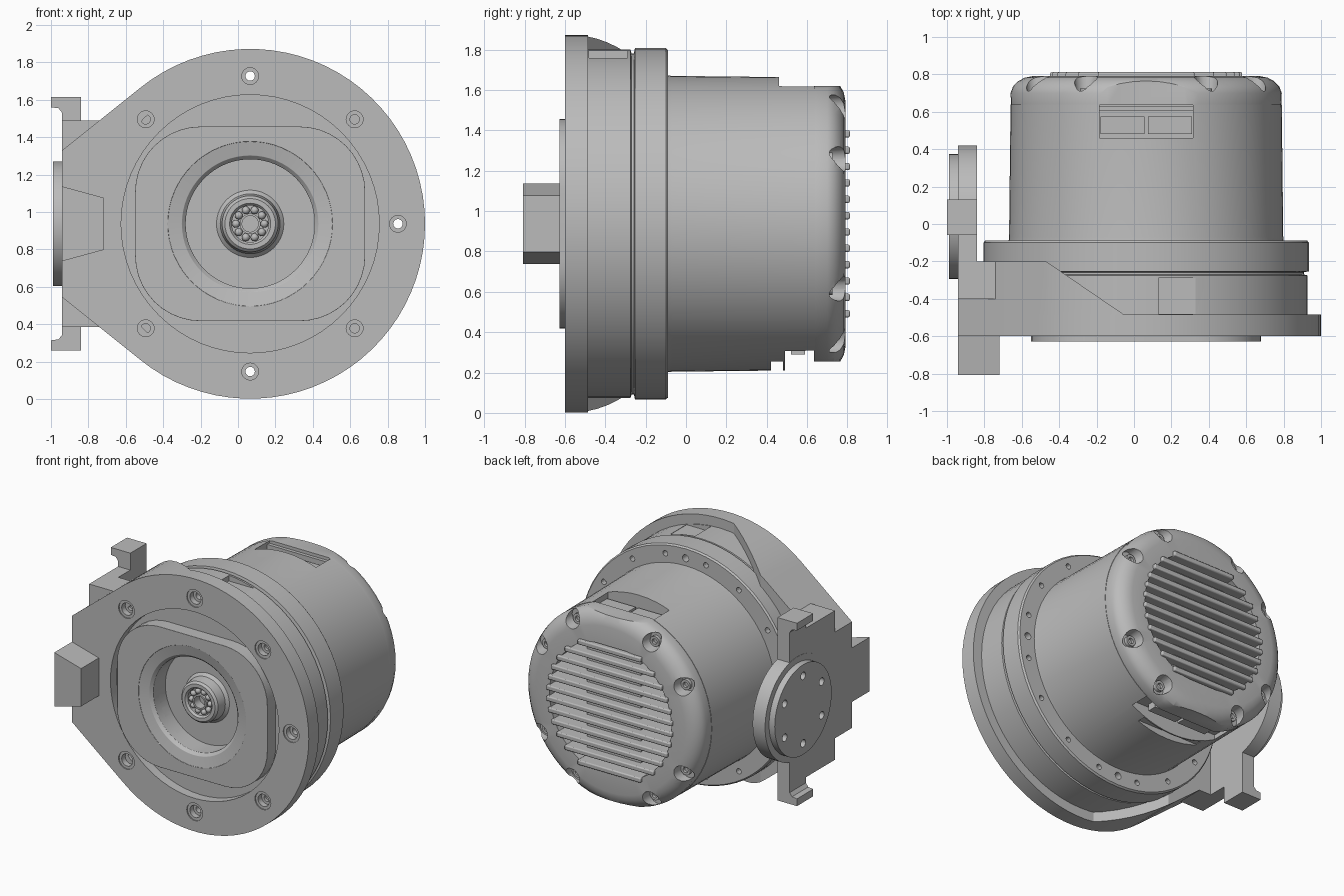
import bpy, bmesh
from math import sin, cos, pi, radians, sqrt
from mathutils import Matrix, Vector

cube = bpy.data.objects.get("Cube")
if cube:
    bpy.data.objects.remove(cube)

CX, CZ = 0.065, 0.937          # main axis, running along y
N = 64
grey = bpy.data.materials.new("machined_grey")
grey.use_nodes = True
grey.diffuse_color = (0.5, 0.5, 0.5, 1)
grey.node_tree.nodes["Principled BSDF"].inputs["Base Color"].default_value = (0.5, 0.5, 0.5, 1)


def polar(r, deg):
    return CX + r * cos(radians(deg)), CZ + r * sin(radians(deg))


def lathe(bm, pts, x=CX, z=CZ, n=N, side_y=None):
    """Revolve (radius, depth) points about y, or about x when side_y is given."""
    rings = []
    for r, d in pts:
        ring = []
        for i in range(n if r else 1):
            a = 2 * pi * i / n
            u, v = r * cos(a), r * sin(a)
            ring.append(bm.verts.new((x + u, d, z + v) if side_y is None else (d, side_y + u, z + v)))
        rings.append(ring)
    for p, q in zip(rings, rings[1:]):
        for i in range(n):
            j = (i + 1) % n
            quad = [p[i % len(p)], p[j % len(p)], q[j % len(q)], q[i % len(q)]]
            bm.faces.new(list(dict.fromkeys(quad)))


def prism(bm, outline, y0, y1):
    """Extrude an (x, z) outline along y."""
    a = [bm.verts.new((x, y0, z)) for x, z in outline]
    b = [bm.verts.new((x, y1, z)) for x, z in outline]
    bm.faces.new(a)
    bm.faces.new(b[::-1])
    for i in range(len(a)):
        j = (i + 1) % len(a)
        bm.faces.new((a[i], b[i], b[j], a[j]))


def box(bm, x0, x1, y0, y1, z0, z1):
    prism(bm, [(x0, z0), (x1, z0), (x1, z1), (x0, z1)], y0, y1)


def drill(bm, deg, dist, r, y0, y1, n=20):
    x, z = polar(dist, deg)
    lathe(bm, [(0, y0), (r, y0), (r, y1), (0, y1)], x, z, n)


def finish(name, bm, cutter=None, bevel=0):
    def to_object(label, data):
        bmesh.ops.recalc_face_normals(data, faces=data.faces)
        mesh = bpy.data.meshes.new(label)
        data.to_mesh(mesh)
        data.free()
        ob = bpy.data.objects.new(label, mesh)
        bpy.context.collection.objects.link(ob)
        return ob
    ob = to_object(name, bm)
    if cutter:
        tool = to_object("cutter", cutter)
        tool.hide_render = True
        mod = ob.modifiers.new("cut", 'BOOLEAN')
        mod.object, mod.operation, mod.solver = tool, 'DIFFERENCE', 'EXACT'
        ob.data = bpy.data.meshes.new_from_object(ob.evaluated_get(bpy.context.evaluated_depsgraph_get()))
        ob.modifiers.clear()
        bpy.data.objects.remove(tool)
    if bevel:
        mod = ob.modifiers.new("soft_edges", 'BEVEL')
        mod.width, mod.segments = bevel, 2
    ob.data.materials.clear()
    ob.data.materials.append(grey)
    bpy.ops.object.select_all(action='DESELECT')
    ob.select_set(True)
    bpy.context.view_layer.objects.active = ob
    bpy.ops.object.shade_smooth_by_angle(angle=radians(28))
    return ob


new = bmesh.new

# Mounting flange: round plate with straight flanks running to the side arm
R = 0.935
hull = [polar(R, -129 + 258 * i / 56) for i in range(57)] + [(-0.94, 1.33), (-0.94, 2 * CZ - 1.33)]
bolt_angles = [-135, -90, -45, 0, 45, 90, 135]
flange, cut = new(), new()
prism(flange, hull, -0.6, -0.485)
lathe(cut, [(0, -0.7), (0.69, -0.7), (0.69, -0.4), (0, -0.4)])
for a in bolt_angles:
    x, z = polar(0.79, a)
    end = -0.4 if a % 90 == 0 else -0.52
    lathe(cut, [(0, -0.7), (0.065, -0.7), (0.065, -0.592), (0.045, -0.592), (0.045, -0.55),
                (0.025, -0.55), (0.025, end), (0, end)], x, z, 24)
finish("mounting_flange", flange, cut)

# Arm: thicker left part of the flange, sloping down to it
arm, cut = new(), new()
prism(arm, hull, -0.55, -0.2)
bmesh.ops.bisect_plane(arm, geom=arm.verts[:] + arm.edges[:] + arm.faces[:],
                       plane_co=(-0.47, -0.2, 0), plane_no=(0.28, 0.41, 0), clear_outer=True)
bmesh.ops.holes_fill(arm, edges=[e for e in arm.edges if e.is_boundary])
lathe(cut, [(0, -0.7), (0.8, -0.7), (0.8, 0), (0, 0)])
finish("side_arm", arm, cut)

# Housing: two stepped rings and the main drum
housing, cut = new(), new()
lathe(housing, [(0, -0.53), (0.863, -0.53), (0.863, -0.275), (0.845, -0.27), (0.845, -0.258),
                (0.87, -0.253), (0.87, -0.1), (0.86, -0.088), (0.735, -0.088), (0.733, -0.07),
                (0.725, 0.64), (0, 0.64)])
lathe(cut, [(0, -0.7), (0.345, -0.7), (0.345, -0.45), (0, -0.45)])
for a in (0, 90, -90):
    drill(cut, a, 0.79, 0.026, -0.7, 0.0)
for a in range(0, 360, 45):
    for d in (-12, 12):
        drill(cut, a + d, 0.8, 0.02, -0.13, 0.0, 12)
box(cut, CX - 0.25, CX + 0.25, 0.46, 0.7, 1.52, 1.9)
box(cut, CX - 0.36, CX + 0.36, 0.49, 0.7, 0.1, 0.34)
box(cut, CX - 0.25, CX + 0.25, 0.42, 0.48, 0.1, 0.26)
box(cut, 0.13, 0.33, -0.48, -0.29, 1.755, 1.95)
finish("housing", housing, cut)

# Connectors inside the top and bottom windows
sockets = new()
for x in (CX - 0.245, CX + 0.01):
    box(sockets, x, x + 0.235, 0.48, 0.575, 1.5, 1.58)
    box(sockets, x, x + 0.235, 0.52, 0.59, 0.29, 0.36)
box(sockets, CX - 0.25, CX + 0.25, 0.605, 0.63, 1.5, 1.6)
finish("window_connectors", sockets)

# Rear cap with flats, screw pockets and vent opening
cap, cut = new(), new()
lathe(cap, [(0, 0.635), (0.722, 0.635), (0.725, 0.70), (0.712, 0.735), (0.685, 0.763),
            (0.65, 0.782), (0.61, 0.79), (0, 0.79)])
vent = [polar(0.5, 360 * i / 48) for i in range(48)]
prism(cut, [(x, max(CZ - 0.47, min(CZ + 0.47, z))) for x, z in vent], 0.72, 0.9)
for s in (-1, 1):
    zs = sorted((CZ + s * 0.683, CZ + s * 0.9))
    box(cut, CX - 0.5, CX + 0.5, 0.6, 0.9, *zs)
pockets = [a for k in (0, 180) for a in (k - 61, k - 29, k + 29, k + 61)]
for a in pockets:
    x, z = polar(0.665, a)
    lathe(cut, [(0, 0.7), (0.055, 0.7), (0.075, 0.9), (0, 0.9)], x, z, 20)
finish("rear_cap", cap, cut)

screws = new()
for a in pockets:
    x, z = polar(0.65, a)
    lathe(screws, [(0, 0.69), (0.038, 0.69), (0.038, 0.725), (0.02, 0.725), (0.02, 0.705), (0, 0.705)], x, z, 16)
finish("cap_screws", screws)

# Cooling ribs and the block behind them
ribs = new()
for i in range(12):
    dz = (i - 5.5) * 0.081
    half = sqrt(0.515 ** 2 - dz ** 2)
    box(ribs, CX - half, CX + half, 0.715, 0.812, CZ + dz - 0.018, CZ + dz + 0.018)
finish("cooling_ribs", ribs, bevel=0.008)
core = new()
box(core, CX - 0.22, CX + 0.22, 0.7, 0.75, CZ - 0.4, CZ + 0.4)
finish("vent_core", core)

# Raised rounded front plate with a dished centre
plate, cut = new(), new()
outline = []
for sx, sz, start in ((1, 1, 0), (-1, 1, 90), (-1, -1, 180), (1, -1, 270)):
    for i in range(11):
        a = radians(start + 9 * i)
        outline.append((CX + sx * 0.265 + 0.35 * cos(a), CZ + sz * 0.17 + 0.35 * sin(a)))
prism(plate, outline, -0.628, -0.52)
lathe(cut, [(0, -0.7), (0.44, -0.7), (0.44, -0.626), (0.365, -0.61), (0.345, -0.59), (0.345, -0.4), (0, -0.4)])
finish("front_plate", plate, cut, bevel=0.006)

# Output ring with scalloped opening and bolt holes
ring, cut = new(), new()
lathe(ring, [(0, -0.57), (0.335, -0.57), (0.346, -0.56), (0.346, -0.44), (0, -0.44)])
wave = []
for i in range(112):
    a = 360 * i / 112
    wave.append(polar(0.2 + 0.045 * abs(cos(radians(3.5 * a + 10))) ** 6, a))
prism(cut, wave, -0.7, -0.3)
for k in range(6):
    drill(cut, 40 + 60 * k, 0.283, 0.028, -0.7, -0.53)
for k in range(3):
    drill(cut, 70 + 120 * k, 0.285, 0.045, -0.7, -0.545)
finish("output_ring", ring, cut)

# Shaft hub with a small ball bearing
hub = new()
lathe(hub, [(0, -0.44), (0.19, -0.44), (0.16, -0.47), (0.15, -0.54), (0.135, -0.555), (0.11, -0.555),
            (0.098, -0.54), (0.098, -0.5), (0.055, -0.5), (0.055, -0.545), (0.043, -0.545), (0.043, -0.48), (0, -0.48)])
finish("shaft_hub", hub)
balls = new()
for k in range(10):
    x, z = polar(0.076, 36 * k)
    bmesh.ops.create_uvsphere(balls, u_segments=12, v_segments=8, radius=0.021,
                              matrix=Matrix.Translation(Vector((x, -0.525, z))))
finish("bearing_balls", balls)

# Side bracket: upright with outward hooks, step plate and arm root
upright = new()
prism(upright, [(-1, 0.26), (-0.84, 0.26), (-0.84, 1.614), (-1, 1.614), (-1, 1.56), (-0.96, 1.555),
                (-0.94, 1.53), (-0.94, 0.344), (-0.96, 0.319), (-1, 0.314)], -0.06, 0.13)
finish("hooked_upright", upright)
step = new()
box(step, -0.94, -0.84, -0.21, -0.06, 0.385, 1.489)
prism(step, [(-0.94, 0.385), (-0.74, 0.385), (-0.74, 1.489), (-0.94, 1.489)], -0.4, -0.2)
finish("step_plate", step)

# Tapered front lug
lug = new()
prism(lug, [(-0.94, 0.737), (-0.72, 0.797), (-0.72, 1.077), (-0.94, 1.137)], -0.807, -0.58)
finish("front_lug", lug)

# Side boss with its bolt-hole disc
boss = new()
lathe(boss, [(0, -0.84), (0.38, -0.84), (0.38, -0.942), (0, -0.942)], side_y=0.04)
finish("side_boss", boss)
disc, cut = new(), new()
lathe(disc, [(0, -0.93), (0.333, -0.93), (0.333, -0.988), (0, -0.988)], side_y=0.04)
for k in range(6):
    a = radians(30 + 60 * k)
    lathe(cut, [(0, -0.95), (0.028, -0.95), (0.028, -1.1), (0, -1.1)],
          z=CZ + 0.25 * sin(a), n=16, side_y=0.04 + 0.25 * cos(a))
finish("side_disc", disc, cut)
